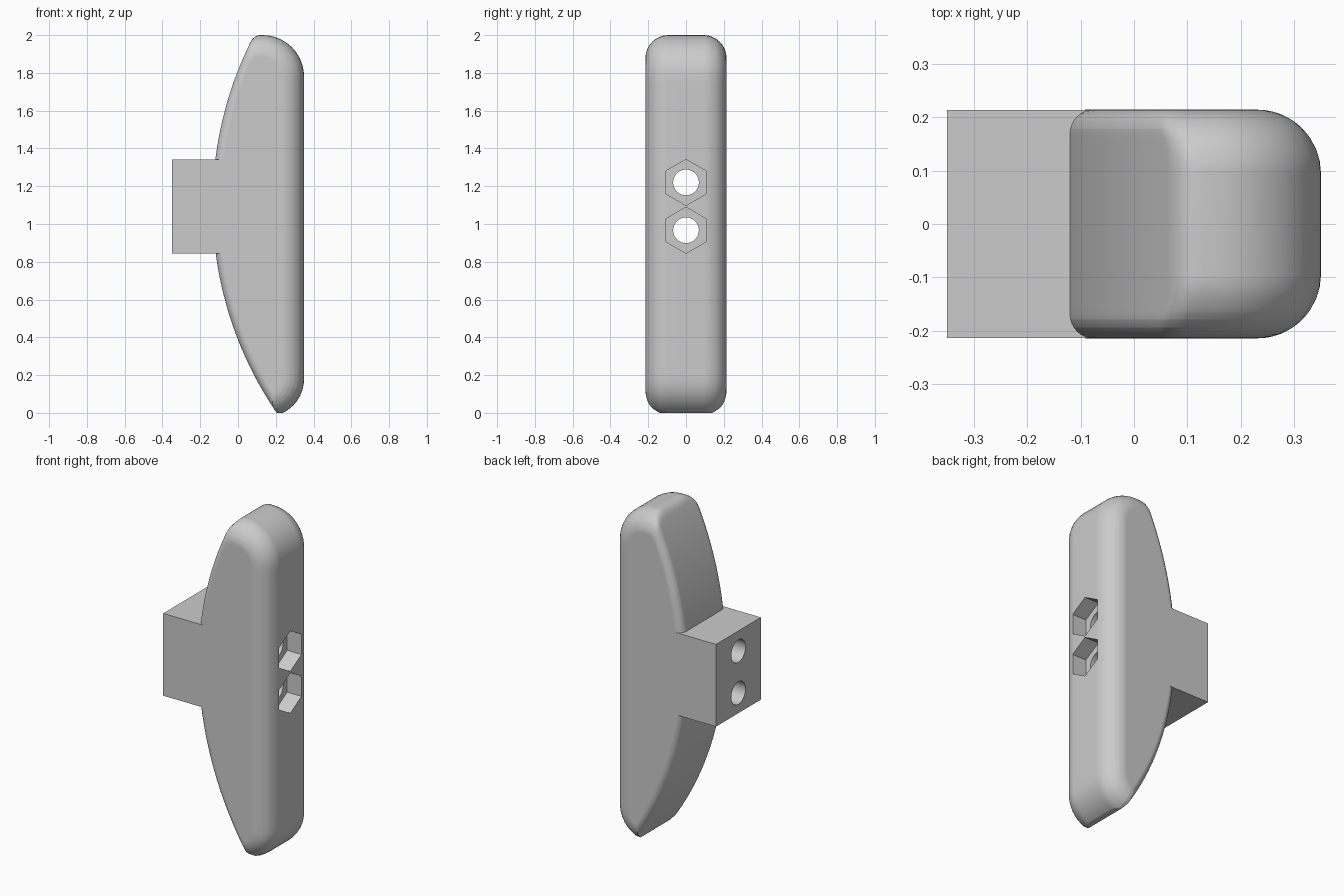
import bpy, bmesh
from math import sin, cos, pi, sqrt

cube = bpy.data.objects.get("Cube")
if cube:
    bpy.data.objects.remove(cube, do_unlink=True)

grey = bpy.data.materials.new("light grey")
grey.use_nodes = True
grey.diffuse_color = (0.6, 0.6, 0.6, 1)
grey.node_tree.nodes["Principled BSDF"].inputs["Base Color"].default_value = (0.6, 0.6, 0.6, 1)

HALF = 0.214          # half the width
FRONT = 0.35          # x of the outer face
R_FRONT, R_BACK = 0.12, 0.045   # edge rounding on the outer and inner sides
TOP_R, LOW_R = 0.22, 0.2        # end curves of the outer face
TOP_Z, LOW_Z = 2 - TOP_R, 0.18
ARC_R, ARC_X, ARC_Z = 1.95, 1.815, 1.1
STEPS = 44


def loft(name, rings):
    """Closed solid through rings that have equal point counts."""
    bm = bmesh.new()
    loops = [[bm.verts.new(p) for p in ring] for ring in rings]
    for a, b in zip(loops, loops[1:]):
        n = len(a)
        for i in range(n):
            j = (i + 1) % n
            bm.faces.new((a[i], a[j], b[j], b[i]))
    bm.faces.new(loops[0])
    bm.faces.new(loops[-1])
    bmesh.ops.recalc_face_normals(bm, faces=bm.faces)
    mesh = bpy.data.meshes.new(name)
    bm.to_mesh(mesh)
    bm.free()
    mesh.materials.append(grey)
    obj = bpy.data.objects.new(name, mesh)
    bpy.context.collection.objects.link(obj)
    return obj


def prism(name, sides, radius, z, x0, x1):
    """Prism along x with a corner pointing up."""
    angles = [2 * pi * i / sides for i in range(sides)]
    return loft(name, [[(x, radius * sin(a), z + radius * cos(a)) for a in angles]
                       for x in (x0, x1)])


def inset(q, r):
    over = max(0, q - (HALF - r))
    return r - sqrt(max(0, r * r - over * over))


def outer_x(z, d):
    if z > TOP_Z:
        r, dz = TOP_R, z - TOP_Z
    elif z < LOW_Z:
        r, dz = LOW_R, LOW_Z - z
    else:
        return FRONT - d
    return FRONT - r + sqrt(max(0, (r - d) ** 2 - dz * dz))


def inner_x(z, e, top):
    x = ARC_X - sqrt((ARC_R - e) ** 2 - (z - ARC_Z) ** 2)
    r = 0.03
    over = min(r, max(0, z - (top - r)))
    return x + r - sqrt(r * r - over * over)


def section(y):
    d, e = inset(abs(y), R_FRONT), inset(abs(y), R_BACK)
    top = 2 - d
    # lowest height at which the two sides are still apart
    low, high = 0, LOW_Z
    for _ in range(30):
        mid = (low + high) / 2
        if outer_x(mid, d) - inner_x(mid, e, top) < 0.02:
            low = mid
        else:
            high = mid
    if high < 0.005:
        high = 0
    zs = [high + (top - high) * (1 - cos(pi * i / STEPS)) / 2 for i in range(STEPS + 1)]
    return ([(outer_x(z, d), y, z) for z in zs] +
            [(inner_x(z, e, top), y, z) for z in reversed(zs)])


# Curved body, lofted across its width with rounded edges
arc = lambda r: [HALF - r + r * sin(pi / 2 * i / 8) for i in range(9)]
half_ys = sorted(set(round(q, 5) for q in arc(R_FRONT) + arc(R_BACK)))
ys = [-q for q in reversed(half_ys)] + half_ys
body = loft("handle_body", [section(y) for y in ys])


def combine(tool, operation):
    mod = body.modifiers.new(tool.name, "BOOLEAN")
    mod.object, mod.operation, mod.solver = tool, operation, "EXACT"
    bpy.context.view_layer.objects.active = body
    bpy.ops.object.modifier_apply(modifier=mod.name)
    bpy.data.objects.remove(tool, do_unlink=True)


# Square mounting block
w = HALF - 0.0003
corners = [(-w, 0.845), (w, 0.845), (w, 1.342), (-w, 1.342)]
combine(loft("mounting_block", [[(x, y, z) for y, z in corners] for x in (-0.35, 0.05)]), "UNION")

# Bolt holes with hexagonal nut recesses
for z in (1.22, 0.967):
    combine(prism("bolt_hole", 48, 0.068, z, -0.5, 0.5), "DIFFERENCE")
    combine(prism("nut_recess", 6, 0.122, z, 0.255, 0.5), "DIFFERENCE")

bpy.ops.object.select_all(action="DESELECT")
body.select_set(True)
bpy.context.view_layer.objects.active = body
bpy.ops.object.shade_smooth_by_angle(angle=pi / 6)
body.modifiers.new("flat_sides", "WEIGHTED_NORMAL").keep_sharp = True
